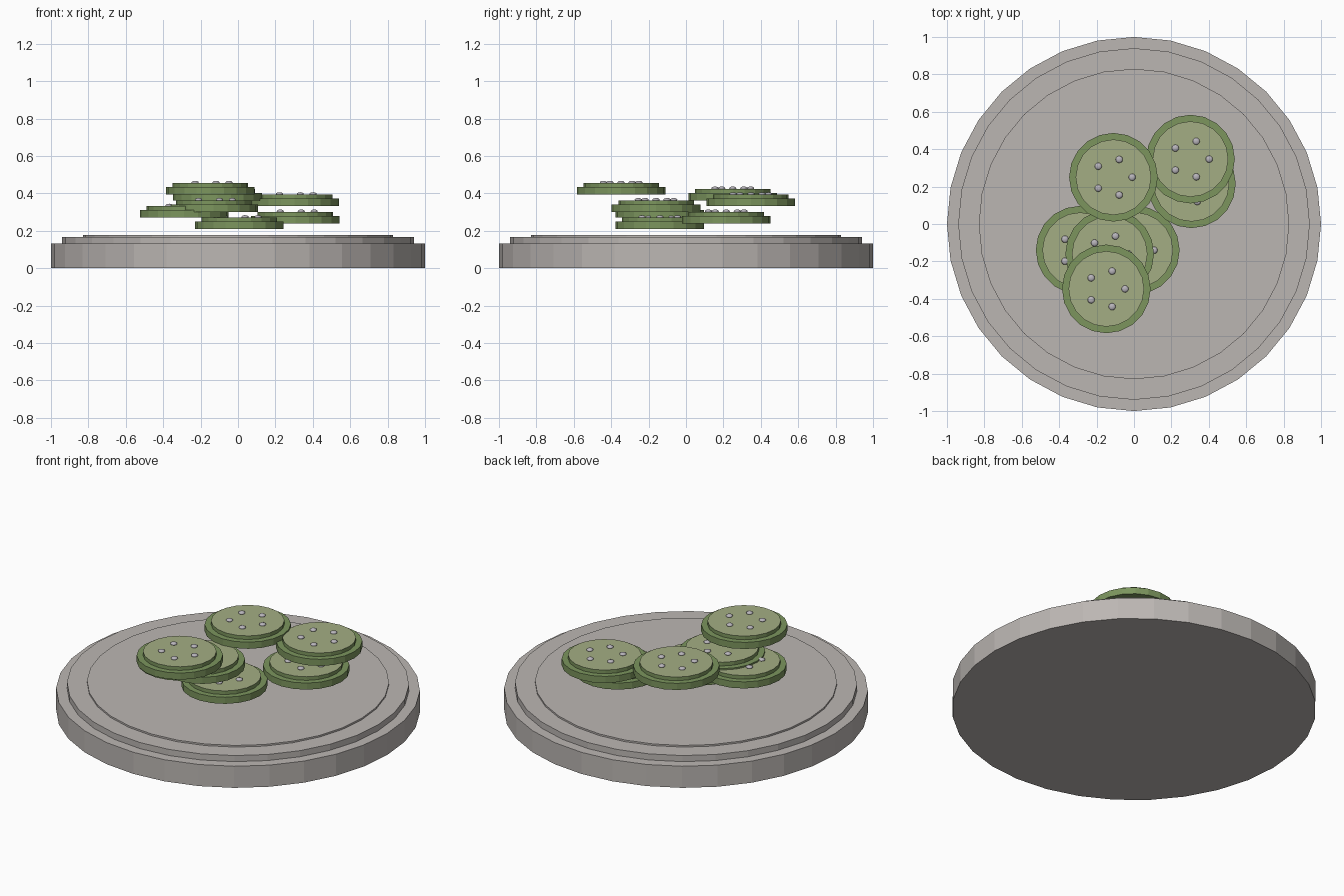
import bpy, bmesh, math
from mathutils import Matrix

if "Cube" in bpy.data.objects:
    bpy.data.objects.remove(bpy.data.objects["Cube"])


def material(name, rgb):
    m = bpy.data.materials.new(name)
    m.diffuse_color = (*rgb, 1)
    m.use_nodes = True
    m.node_tree.nodes["Principled BSDF"].inputs["Base Color"].default_value = m.diffuse_color
    return m


STONE = material("warm_grey", (0.50, 0.47, 0.45))
PEEL = material("peel_green", (0.20, 0.30, 0.11))
FLESH = material("flesh_green", (0.37, 0.42, 0.23))
SEED = material("seed_grey", (0.48, 0.46, 0.50))


def finish(name, bm, mats):
    bmesh.ops.recalc_face_normals(bm, faces=bm.faces[:])
    mesh = bpy.data.meshes.new(name)
    bm.to_mesh(mesh)
    bm.free()
    for m in mats:
        mesh.materials.append(m)
    obj = bpy.data.objects.new(name, mesh)
    bpy.context.collection.objects.link(obj)
    return obj


def stepped_disc(bm, profile, sides):
    """Closed solid of revolution from (radius, z) points; returns rings of faces."""
    rings = [[bm.verts.new((r * math.sin(2 * math.pi * i / sides),
                            r * math.cos(2 * math.pi * i / sides), z))
              for i in range(sides)] for r, z in profile]
    bm.faces.new(rings[0])
    bm.faces.new(rings[-1])
    bands = []
    for a, b in zip(rings, rings[1:]):
        bands.append([bm.faces.new((a[i], a[(i + 1) % sides], b[(i + 1) % sides], b[i]))
                      for i in range(sides)])
    return bands


# Round plate with two raised steps
bm = bmesh.new()
stepped_disc(bm, [(1, 0), (1, 0.131), (0.94, 0.131), (0.94, 0.168),
                  (0.83, 0.168), (0.83, 0.178)], 32)
finish("plate", bm, [STONE])

# Slice centres, from lowest to highest
centres = [(0.007, -0.14), (0.307, 0.215), (-0.288, -0.14), (-0.13, -0.16),
           (0.302, 0.347), (-0.11, 0.25), (-0.148, -0.347)]

for n, (x, y) in enumerate(centres):
    base = 0.209 + 0.0307 * n

    # Slice: peel ring below, paler flesh disc on top
    bm = bmesh.new()
    stepped_disc(bm, [(0.237, 0), (0.237, 0.04), (0.202, 0.04), (0.202, 0.062)], 20)
    for f in bm.faces:
        f.material_index = 1 if f.calc_center_median().z > 0.061 else 0
    slice_obj = finish(f"slice_{n + 1}", bm, [PEEL, FLESH])
    slice_obj.location = (x, y, base)

    # Five flattened seeds in a circle
    bm = bmesh.new()
    for k in range(5):
        a = 2 * math.pi * k / 5
        place = Matrix.Translation((0.1 * math.cos(a), 0.1 * math.sin(a), 0.065))
        bmesh.ops.create_uvsphere(bm, u_segments=12, v_segments=8, radius=0.019,
                                  matrix=place @ Matrix.Diagonal((1, 1, 0.5, 1)))
    for f in bm.faces:
        f.smooth = True
    seeds = finish(f"seeds_{n + 1}", bm, [SEED])
    seeds.location = (x, y, base)
